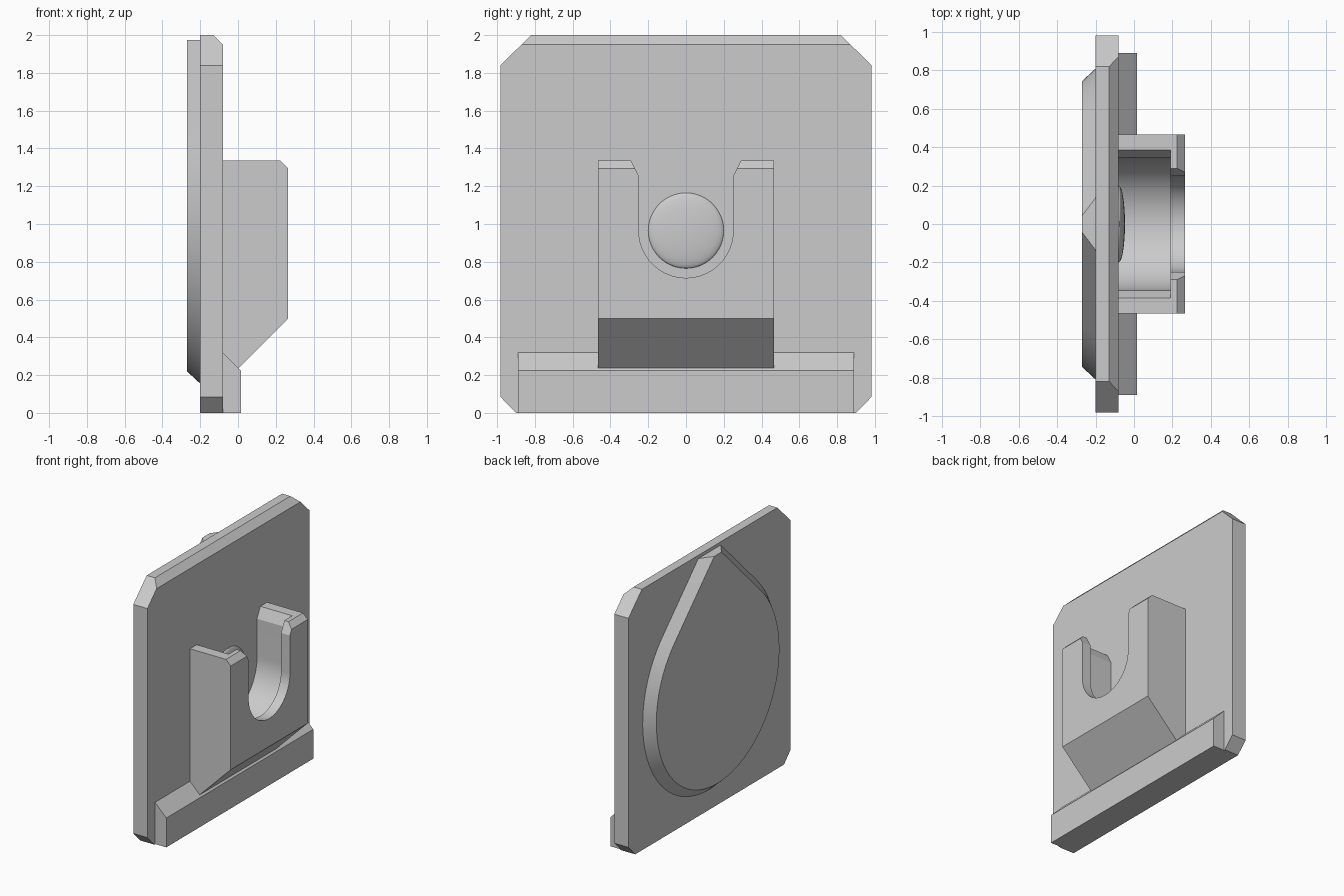
import bpy, bmesh
from math import sin, cos, pi, radians, sqrt
from mathutils import Vector

if "Cube" in bpy.data.objects:
    bpy.data.objects.remove(bpy.data.objects["Cube"], do_unlink=True)

GREY = (0.6, 0.6, 0.6, 1)
grey = bpy.data.materials.new("light grey")
grey.use_nodes = True
grey.diffuse_color = GREY
grey.node_tree.nodes["Principled BSDF"].inputs["Base Color"].default_value = GREY

HUB_Z = 0.965    # shared centre height of the drop, slot and dome
SEGMENTS = 64


def make_object(name, bm):
    bmesh.ops.recalc_face_normals(bm, faces=bm.faces)
    mesh = bpy.data.meshes.new(name)
    bm.to_mesh(mesh)
    bm.free()
    mesh.materials.append(grey)
    obj = bpy.data.objects.new(name, mesh)
    bpy.context.collection.objects.link(obj)
    return obj


def loft(ring_a, ring_b):
    """Closed solid between two matching rings of points."""
    bm = bmesh.new()
    a = [bm.verts.new(p) for p in ring_a]
    b = [bm.verts.new(p) for p in ring_b]
    bm.faces.new(a)
    bm.faces.new(b)
    for i in range(len(a)):
        j = (i + 1) % len(a)
        bm.faces.new((a[i], a[j], b[j], b[i]))
    return bm


def along_x(outline, x0, x1):
    return loft([(x0, y, z) for y, z in outline], [(x1, y, z) for y, z in outline])


def along_y(outline, half):
    return loft([(x, -half, z) for x, z in outline], [(x, half, z) for x, z in outline])


def arc(radius, start, end):
    angles = [radians(start + (end - start) * i / SEGMENTS) for i in range(SEGMENTS + 1)]
    return [(radius * cos(a), HUB_Z + radius * sin(a)) for a in angles]


def smooth(obj):
    bpy.ops.object.select_all(action="DESELECT")
    obj.select_set(True)
    bpy.context.view_layer.objects.active = obj
    bpy.ops.object.shade_smooth_by_angle(angle=radians(25))


# Back plate with clipped corners and a bevelled top edge
half_plate = [(0.9, 0), (0.9825, 0.085), (0.9825, 1.84), (0.82, 2)]
plate_outline = half_plate + [(-y, z) for y, z in reversed(half_plate)]
bm = along_x(plate_outline, -0.2, -0.08)
cut = bmesh.ops.bisect_plane(bm, geom=bm.verts[:] + bm.edges[:] + bm.faces[:],
                             plane_co=(-0.13, 0, 2), plane_no=Vector((1, 0, 1)).normalized(),
                             clear_outer=True)
rim = [e for e in cut["geom_cut"] if isinstance(e, bmesh.types.BMEdge)]
bmesh.ops.contextual_create(bm, geom=rim)
make_object("back_plate", bm)

# Raised teardrop with sloped sides and a flattened tip
def teardrop(radius, x, tip_z=1.975):
    half = HUB_Z + radius * sqrt(2) - tip_z
    outline = arc(radius, 45, -225) + [(-half, tip_z), (half, tip_z)]
    return [(x, y, z) for y, z in outline]

drop = make_object("teardrop_pad", loft(teardrop(0.81, -0.2), teardrop(0.745, -0.27)))
smooth(drop)

# Bottom ledge
make_object("bottom_ledge", along_y([(-0.08, 0), (0.015, 0), (0.015, 0.225), (-0.08, 0.32)], 0.89))

# Holder block, hollowed by a wide pocket and a narrower front slot
holder = make_object("holder", along_y(
    [(-0.08, 0.155), (0.265, 0.5), (0.265, 1.295), (0.225, 1.335), (-0.08, 1.335)], 0.467))


def slot_outline(radius):
    flare = [(radius, 1.255), (radius + 0.1, 1.455)]
    return arc(radius, -180, 0) + flare + [(-y, z) for y, z in reversed(flare)]


for name, radius, x0, x1 in (("pocket_cutter", 0.345, -0.2, 0.19),
                             ("slot_cutter", 0.25, 0.1, 0.4)):
    cutter = make_object(name, along_x(slot_outline(radius), x0, x1))
    cutter.hide_render = True
    mod = holder.modifiers.new(name, "BOOLEAN")
    mod.operation = "DIFFERENCE"
    mod.solver = "EXACT"
    mod.object = cutter
    bpy.context.view_layer.objects.active = holder
    bpy.ops.object.modifier_apply(modifier=name)
    bpy.data.objects.remove(cutter, do_unlink=True)
smooth(holder)

# Shallow dome on the plate inside the pocket
bm = bmesh.new()
bmesh.ops.create_uvsphere(bm, u_segments=48, v_segments=24, radius=1)
bmesh.ops.scale(bm, verts=bm.verts, vec=(0.033, 0.2, 0.2))
bmesh.ops.translate(bm, verts=bm.verts, vec=(-0.08, 0, HUB_Z))
smooth(make_object("dome", bm))
